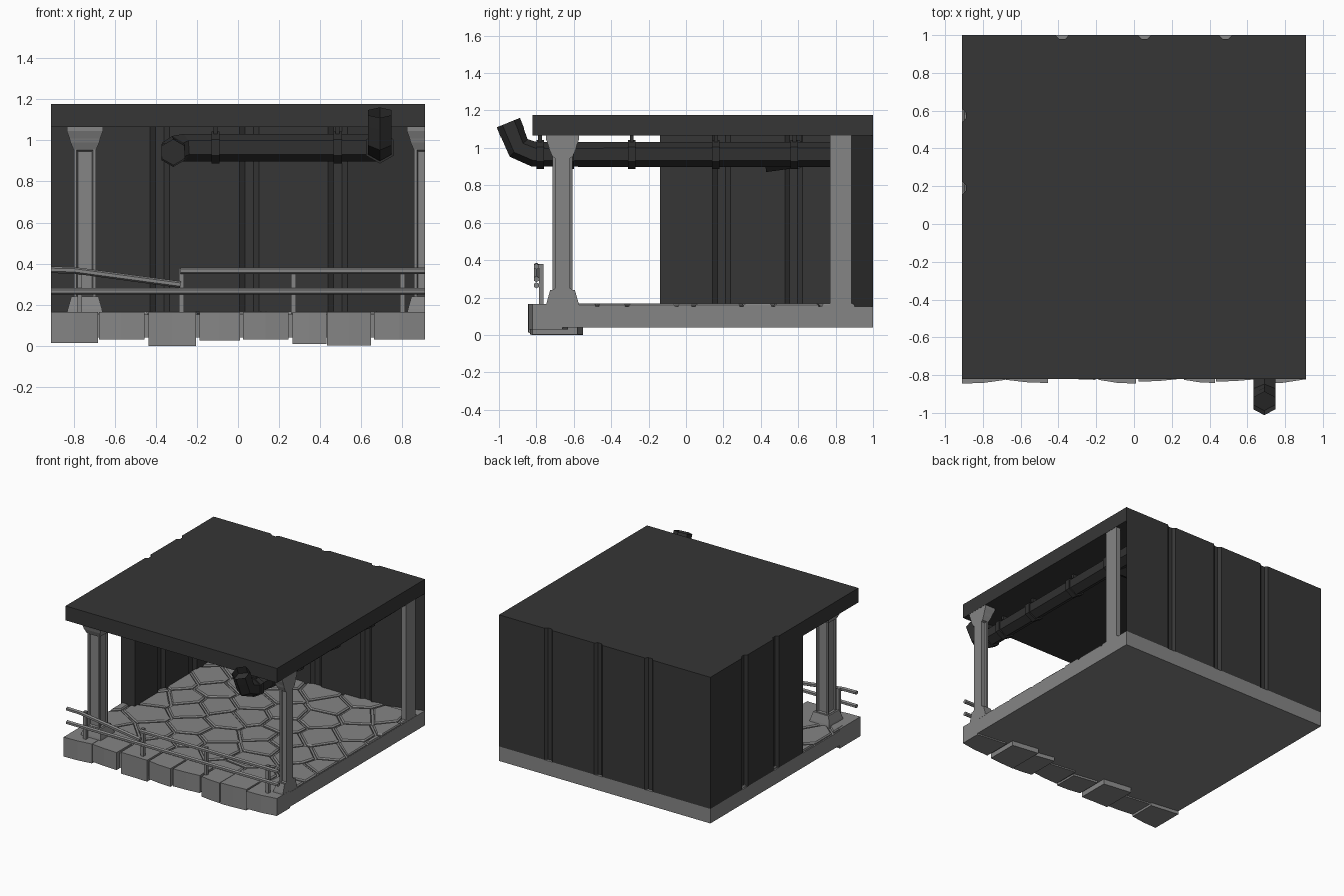
import bpy, bmesh, math, random
from mathutils import Vector as V

if "Cube" in bpy.data.objects:
    bpy.data.objects.remove(bpy.data.objects["Cube"])

random.seed(4)


def material(name, c):
    m = bpy.data.materials.new(name)
    m.diffuse_color = (*c, 1)
    m.use_nodes = True
    m.node_tree.nodes["Principled BSDF"].inputs["Base Color"].default_value = m.diffuse_color
    return m


STONE = material("grey stone", (0.235, 0.235, 0.235))
DARK = material("dark wall", (0.037, 0.037, 0.037))
PIPE = material("dark pipe", (0.03, 0.03, 0.03))


def finish(bm, name, mat):
    bmesh.ops.recalc_face_normals(bm, faces=bm.faces)
    me = bpy.data.meshes.new(name)
    bm.to_mesh(me)
    bm.free()
    me.materials.append(mat)
    ob = bpy.data.objects.new(name, me)
    bpy.context.collection.objects.link(ob)
    return ob


def loft(bm, rings):
    """Skin a list of closed point rings and cap both ends; returns the caps."""
    rv = [[bm.verts.new(p) for p in r] for r in rings]
    n = len(rv[0])
    for a, b in zip(rv, rv[1:]):
        for i in range(n):
            j = (i + 1) % n
            bm.faces.new((a[i], a[j], b[j], b[i]))
    return bm.faces.new(rv[0][::-1]), bm.faces.new(rv[-1])


def prism(bm, poly, z0, z1):
    loft(bm, [[(x, y, z) for x, y in poly] for z in (z0, z1)])


def rect(x0, x1, y0, y1):
    return [(x0, y0), (x1, y0), (x1, y1), (x0, y1)]


def box(name, mat, x0, x1, y0, y1, z0, z1):
    bm = bmesh.new()
    prism(bm, rect(x0, x1, y0, y1), z0, z1)
    return finish(bm, name, mat)


def tube(name, mat, path, r, sides=6, hollow=False):
    """Sweep a polygon with a corner on top along a path."""
    bm = bmesh.new()
    P = [V(p) for p in path]
    rings = []
    for i, p in enumerate(P):
        t = V()
        if i:
            t += (p - P[i - 1]).normalized()
        if i < len(P) - 1:
            t += (P[i + 1] - p).normalized()
        t.normalize()
        u = t.cross(V((0, 0, 1)))
        u = u.normalized() if u.length > 1e-4 else V((1, 0, 0))
        v = u.cross(t)
        rings.append([p + r * (u * math.sin(k * math.tau / sides) + v * math.cos(k * math.tau / sides))
                      for k in range(sides)])
    cap = loft(bm, rings)[1]
    if hollow:  # recessed mouth
        bmesh.ops.inset_individual(bm, faces=[cap], thickness=r * 0.3)
        bmesh.ops.translate(bm, verts=cap.verts, vec=(P[-2] - P[-1]).normalized() * 0.06)
    return finish(bm, name, mat)


# ---- floor slab
box("floor_slab", STONE, -0.91, 0.91, -0.81, 1, 0.04, 0.153)

# ---- walls and roof, with vertical grooves running up the outside
BACK, LEFT = [-0.38, 0.055, 0.485], [0.19, 0.575]


def grooved(a, b, at, w=0.035, d=0.02):
    a, b = V(a), V(b)
    t = (b - a).normalized()
    n = V((-t.y, t.x))
    axis = 0 if abs(t.x) > 0.5 else 1
    pts = [a]
    for s in sorted(abs(c - a[axis]) for c in at):
        for ds, dn in ((-w, 0), (-w * 0.45, d), (w * 0.45, d), (w, 0)):
            pts.append(a + t * (s + ds) + n * dn)
    return [tuple(p) for p in pts]


outer = grooved((0.91, 1), (-0.91, 1), BACK) + grooved((-0.91, 1), (-0.91, -0.14), LEFT)
bm = bmesh.new()
prism(bm, [(-0.91, -0.14)] + grooved((-0.79, -0.14), (-0.79, 0.88), LEFT, 0.047)
      + grooved((-0.79, 0.88), (0.91, 0.88), BACK, 0.047) + outer, 0.153, 1.065)
finish(bm, "walls", DARK)
bm = bmesh.new()
prism(bm, [(-0.91, -0.82), (0.91, -0.82)] + outer, 1.065, 1.177)
finish(bm, "roof", DARK)

# ---- half post at the end of the back wall
box("wall_end_post", STONE, 0.87, 0.908, 0.77, 0.885, 0.153, 1.066)


# ---- floor paving: shrunken cells around jittered points
def clip(poly, m, n):
    out = []
    for a, b in zip(poly, poly[1:] + poly[:1]):
        da, db = (a - m).dot(n), (b - m).dot(n)
        if da <= 0:
            out.append(a)
        if da * db < 0:
            out.append(a.lerp(b, da / (da - db)))
    return out


seeds = [V((-0.95 + 0.31 * i + 0.15 * (j % 2) + random.uniform(-0.07, 0.07),
            -0.58 + 0.2 * j + random.uniform(-0.05, 0.05))) for i in range(7) for j in range(8)]
bm = bmesh.new()
for s in seeds:
    cell = [V(p) for p in rect(-0.9, 0.908, -0.66, 0.9)]
    for o in seeds:
        if o is not s and len(cell) > 2:
            d = (o - s).normalized()
            cell = clip(cell, (s + o) / 2 - d * 0.009, d)
    if len(cell) < 3:
        continue
    c = sum(cell, V((0, 0))) / len(cell)
    rings = []
    for inset, z in ((0, 0.15), (0, 0.16), (0.012, 0.168)):
        rings.append([(*(p + (c - p).normalized() * inset), z) for p in cell])
    loft(bm, rings)
finish(bm, "paving_stones", STONE)

# ---- rough edge blocks along the front: x0, x1, bottom z, front y left/right, back y
bm = bmesh.new()
for x0, x1, z0, ya, yb, yc in [
        (-0.91, -0.68, 0.015, -0.845, -0.825, -0.62), (-0.677, -0.455, 0.03, -0.825, -0.842, -0.66),
        (-0.435, -0.205, 0.0, -0.82, -0.825, -0.58), (-0.188, 0.01, 0.025, -0.825, -0.845, -0.66),
        (0.025, 0.245, 0.03, -0.835, -0.82, -0.65), (0.265, 0.43, 0.01, -0.825, -0.842, -0.6),
        (0.433, 0.648, 0.003, -0.835, -0.822, -0.58), (0.662, 0.91, 0.03, -0.845, -0.822, -0.66)]:
    prism(bm, [(x0, ya), ((x0 + x1) / 2, min(ya, yb) + 0.004), (x1, yb), (x1, yc), (x0, yc + 0.03)], z0, 0.166)
finish(bm, "front_edge_blocks", STONE)


# ---- pillars: flared base, panelled shaft, stepped capital
def pillar(name, x, y=-0.66):
    bm = bmesh.new()

    def stack(sections):
        return loft(bm, [[(px, py, z) for px, py in rect(x - h, x + h, y - h, y + h)] for h, z in sections])
    stack([(0.088, 0.155), (0.083, 0.18), (0.066, 0.24)])
    stack([(0.055, 0.955), (0.07, 0.99), (0.075, 1.01), (0.088, 1.045), (0.088, 1.068)])
    caps = stack([(0.053, 0.23), (0.053, 0.965)])
    sides = [f for f in {f for e in caps[0].edges for f in e.link_faces} if f is not caps[0]]
    bmesh.ops.recalc_face_normals(bm, faces=bm.faces)
    bmesh.ops.inset_individual(bm, faces=sides, thickness=0.018)
    bmesh.ops.inset_individual(bm, faces=sides, thickness=0.008, depth=-0.012)
    if x + 0.088 > 0.91:  # trim at the open side
        cut = bmesh.ops.bisect_plane(bm, geom=bm.verts[:] + bm.edges[:] + bm.faces[:], dist=1e-5,
                                     plane_co=(0.909, 0, 0), plane_no=(1, 0, 0), clear_outer=True)
        edges = [e for e in cut["geom_cut"] if isinstance(e, bmesh.types.BMEdge)]
        bmesh.ops.holes_fill(bm, edges=edges, sides=0)
    finish(bm, name, STONE)


pillar("left_pillar", -0.745)
pillar("right_pillar", 0.91)

# ---- railing with one sagging top rail
tube("lower_rail", STONE, [(-0.91, -0.8, 0.265), (0.91, -0.8, 0.265)], 0.016)
tube("upper_rail", STONE, [(-0.28, -0.8, 0.366), (0.91, -0.8, 0.366)], 0.016)
tube("bent_rail", STONE, [(-0.91, -0.8, 0.37), (-0.8, -0.8, 0.368), (-0.28, -0.8, 0.298)], 0.016)
for x in (-0.77, -0.275, 0.27, 0.8):
    box("railing_post", STONE, x - 0.012, x + 0.012, -0.787, -0.763, 0.155, 0.378)

# ---- pipes under the roof
Z, PX, PY = 0.965, 0.69, 0.6
tube("main_pipe", PIPE, [(PX, 0.88, Z), (PX, -0.81, Z), (PX, -0.895, 1.0), (PX, -0.95, 1.135)], 0.067, hollow=True)
tube("branch_pipe", PIPE, [(PX, PY, Z), (-0.26, PY, Z), (-0.315, 0.55, 0.955), (-0.315, 0.42, 0.937)],
     0.067, hollow=True)
# collars with ceiling hangers
for y in (-0.78, -0.62, -0.29, 0.16, 0.58):
    tube("pipe_collar", PIPE, [(PX, y - 0.02, Z), (PX, y + 0.02, Z)], 0.078)
    box("pipe_hanger", PIPE, PX - 0.02, PX + 0.02, y - 0.01, y + 0.01, 1.0, 1.068)
for x in (-0.11, 0.485):
    tube("pipe_collar", PIPE, [(x - 0.02, PY, Z), (x + 0.02, PY, Z)], 0.078)
    box("pipe_hanger", PIPE, x - 0.01, x + 0.01, PY - 0.02, PY + 0.02, 1.0, 1.068)
